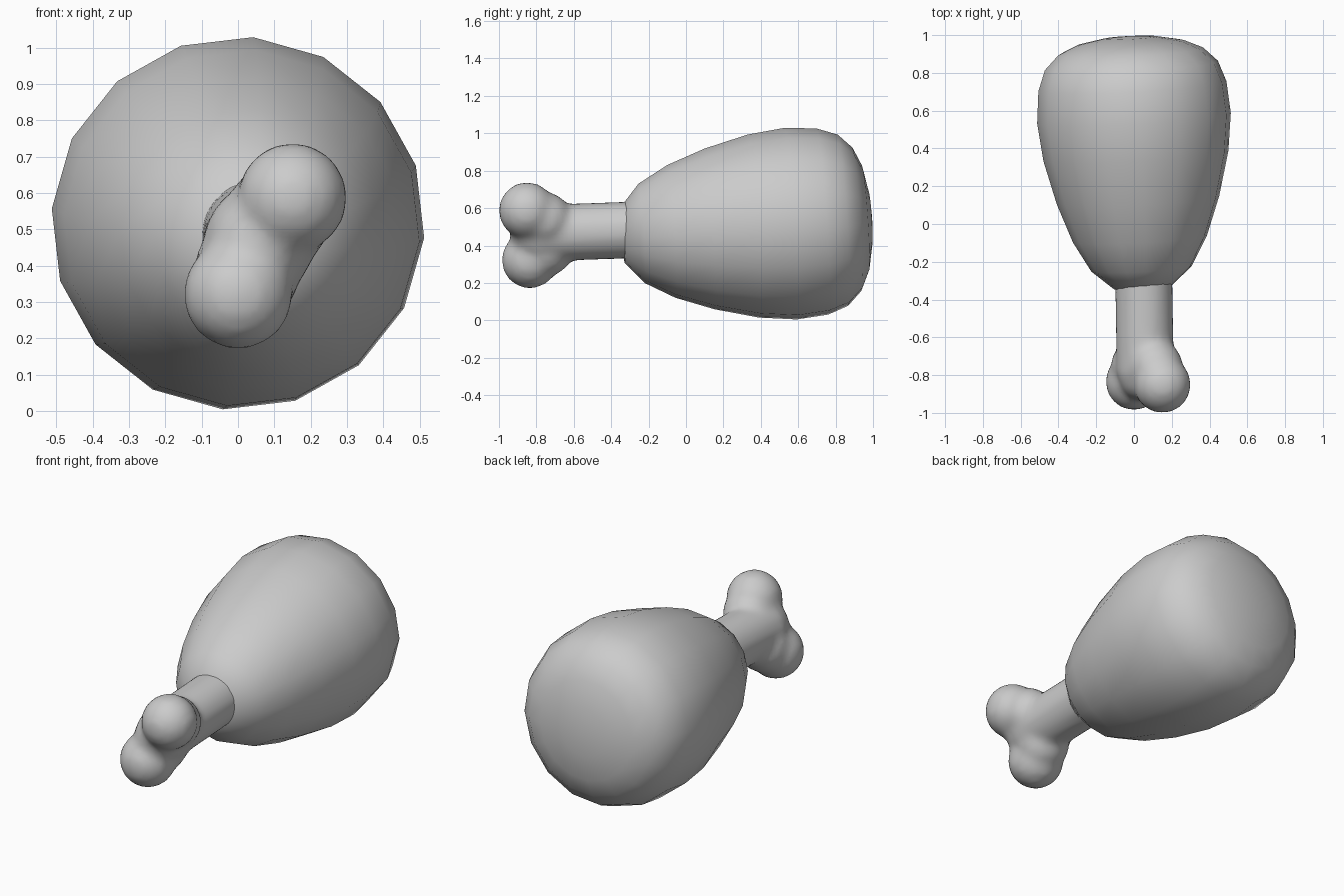
import bpy, bmesh, math
from mathutils import Vector, Matrix

if "Cube" in bpy.data.objects:
    bpy.data.objects.remove(bpy.data.objects["Cube"])


def make_object(name, bm):
    bmesh.ops.recalc_face_normals(bm, faces=bm.faces[:])
    mesh = bpy.data.meshes.new(name)
    bm.to_mesh(mesh)
    bm.free()
    for p in mesh.polygons:
        p.use_smooth = True
    obj = bpy.data.objects.new(name, mesh)
    bpy.context.collection.objects.link(obj)
    return obj


# Meat: 16-sided lathe around a slightly tilted axis (distance, radius)
profile = [(-0.90, 0.152), (-0.80, 0.267), (-0.64, 0.357), (-0.435, 0.432),
           (-0.20, 0.492), (0.0, 0.515), (0.17, 0.50), (0.28, 0.46),
           (0.355, 0.385), (0.40, 0.285), (0.428, 0.14)]
SIDES = 16
centre = Vector((0, 0.56, 0.517))
axis = Vector((-0.05, 1, 0.065)).normalized()
side = Vector((1, 0.05, 0)).normalized()
up = side.cross(axis).normalized()

bm = bmesh.new()
rings = []
for t, r in profile:
    ring = []
    for i in range(SIDES):
        a = math.radians(85.5) + i * math.tau / SIDES
        ring.append(bm.verts.new(centre + axis * t + (side * math.cos(a) + up * math.sin(a)) * r))
    rings.append(ring)
for a, b in zip(rings, rings[1:]):
    for i in range(SIDES):
        j = (i + 1) % SIDES
        bm.faces.new((a[i], a[j], b[j], b[i]))
for ring, t in ((rings[0], -0.92), (rings[-1], 0.437)):
    tip = bm.verts.new(centre + axis * t)
    for i in range(SIDES):
        bm.faces.new((ring[i], ring[(i + 1) % SIDES], tip))
make_object("meat", bm)

# Bone: shaft and two knobs, fused and softened
bm = bmesh.new()


def ball(pos, r):
    bmesh.ops.create_uvsphere(bm, u_segments=24, v_segments=16, radius=r,
                              matrix=Matrix.Translation(pos))


start, neck = Vector((0.05, -0.2, 0.487)), Vector((0.06, -0.80, 0.465))
direction = neck - start
rot = direction.to_track_quat('Z', 'Y').to_matrix().to_4x4()
bmesh.ops.create_cone(bm, cap_ends=True, segments=24, radius1=0.153, radius2=0.153,
                      depth=direction.length,
                      matrix=Matrix.Translation((start + neck) / 2) @ rot)
ball(neck, 0.143)
root = Vector((0.06, -0.62, 0.47))
for knob in (Vector((0.15, -0.85, 0.587)), Vector((0.0, -0.835, 0.322))):
    ball(knob, 0.152)
    ball(root.lerp(knob, 0.6), 0.147)
bone = make_object("bone", bm)
fuse = bone.modifiers.new("fuse", 'REMESH')
fuse.mode = 'VOXEL'
fuse.voxel_size = 0.022
fuse.use_smooth_shade = True
soften = bone.modifiers.new("soften", 'SMOOTH')
soften.factor = 0.5
soften.iterations = 8
